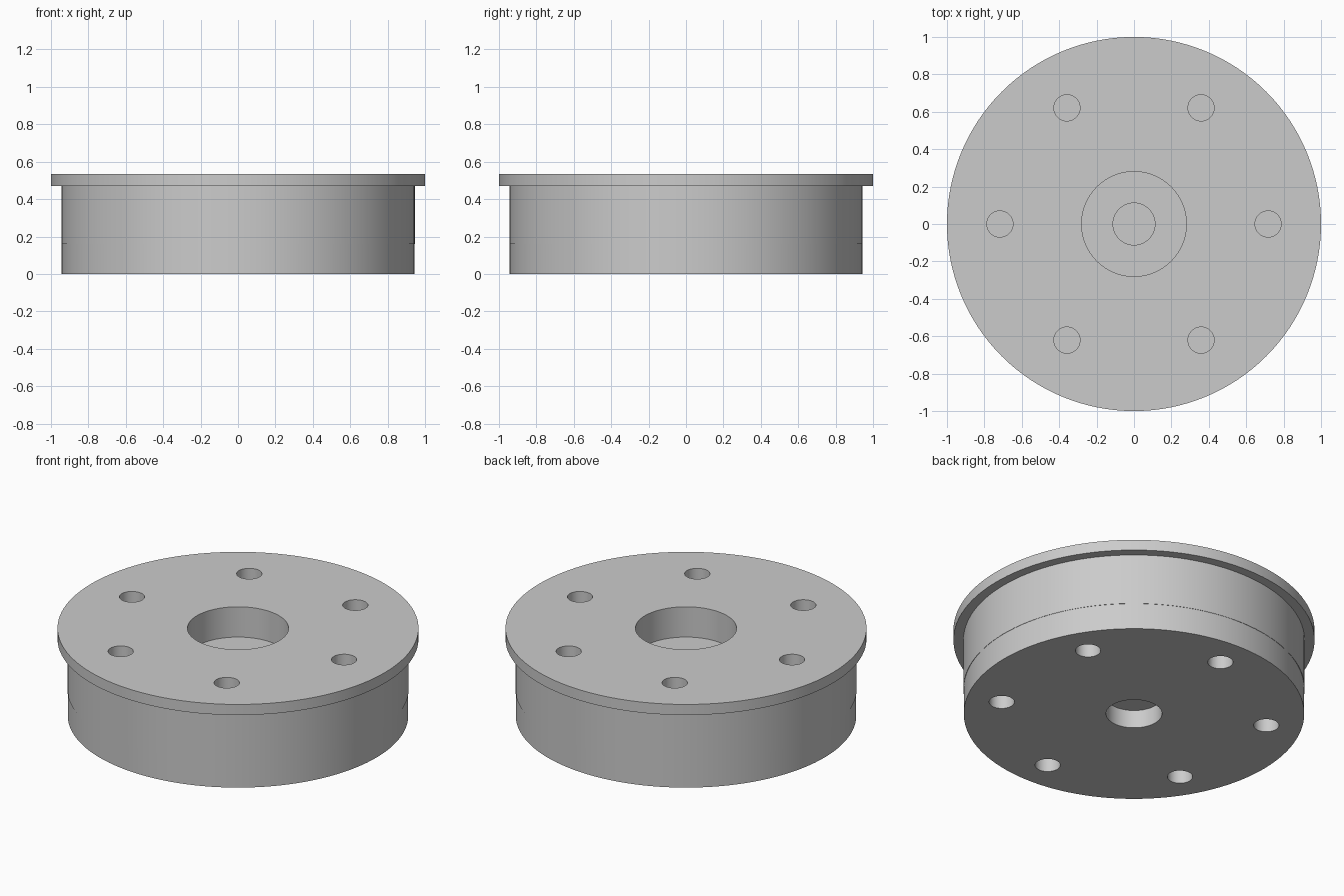
import bpy, bmesh, math
from mathutils import Matrix

old = bpy.data.objects.get("Cube")
if old:
    bpy.data.objects.remove(old, do_unlink=True)

SEGMENTS = 128
TOP = 0.535

grey = bpy.data.materials.new("plain_grey")
grey.use_nodes = True
colour = (0.6, 0.6, 0.6, 1)
grey.diffuse_color = colour
grey.node_tree.nodes["Principled BSDF"].inputs["Base Color"].default_value = colour


def add_object(name, bm):
    bmesh.ops.recalc_face_normals(bm, faces=bm.faces)
    mesh = bpy.data.meshes.new(name)
    bm.to_mesh(mesh)
    bm.free()
    mesh.materials.append(grey)
    obj = bpy.data.objects.new(name, mesh)
    bpy.context.collection.objects.link(obj)
    return obj


def lathe(name, profile):
    bm = bmesh.new()
    verts = [bm.verts.new((r, 0, z)) for r, z in profile]
    edges = [bm.edges.new(pair) for pair in zip(verts, verts[1:])]
    bmesh.ops.spin(bm, geom=verts + edges, cent=(0, 0, 0), axis=(0, 0, 1),
                   angle=math.tau, steps=SEGMENTS)
    bmesh.ops.remove_doubles(bm, verts=bm.verts, dist=0.0005)
    return add_object(name, bm)


def hole_ring(bm, ring_radius, z_low, z_high, start):
    for i in range(6):
        a = start + i * math.tau / 6
        place = Matrix.Translation((ring_radius * math.cos(a), ring_radius * math.sin(a),
                                    (z_low + z_high) / 2))
        bmesh.ops.create_cone(bm, cap_ends=True, segments=40, radius1=0.07,
                              radius2=0.07, depth=z_high - z_low, matrix=place)


# Flanged disc with stepped recess on top and round recess underneath
body = lathe("flanged_disc", [
    (0, 0.25), (0.112, 0.25), (0.112, 0.35), (0.28, 0.35), (0.28, TOP),
    (1, TOP), (1, 0.47), (0.945, 0.47), (0.945, 0.16), (0.943, 0.16),
    (0.943, 0), (0.155, 0), (0.155, 0.11), (0, 0.11)])

# Blind bolt holes from above and below
bm = bmesh.new()
hole_ring(bm, 0.717, TOP - 0.18, TOP + 0.1, 0)
hole_ring(bm, 0.744, -0.1, 0.13, math.radians(30))
cutter = add_object("bolt_hole_cutter", bm)
cutter.hide_render = True

cut = body.modifiers.new("bolt_holes", 'BOOLEAN')
cut.operation = 'DIFFERENCE'
cut.solver = 'EXACT'
cut.object = cutter
bpy.context.view_layer.update()
evaluated = body.evaluated_get(bpy.context.evaluated_depsgraph_get())
finished = bpy.data.meshes.new_from_object(evaluated)
body.modifiers.clear()
body.data = finished
bpy.data.objects.remove(cutter, do_unlink=True)

# Smooth round walls with crisp rims
bpy.ops.object.select_all(action='DESELECT')
body.select_set(True)
bpy.context.view_layer.objects.active = body
bpy.ops.object.shade_smooth_by_angle(angle=math.radians(30))
